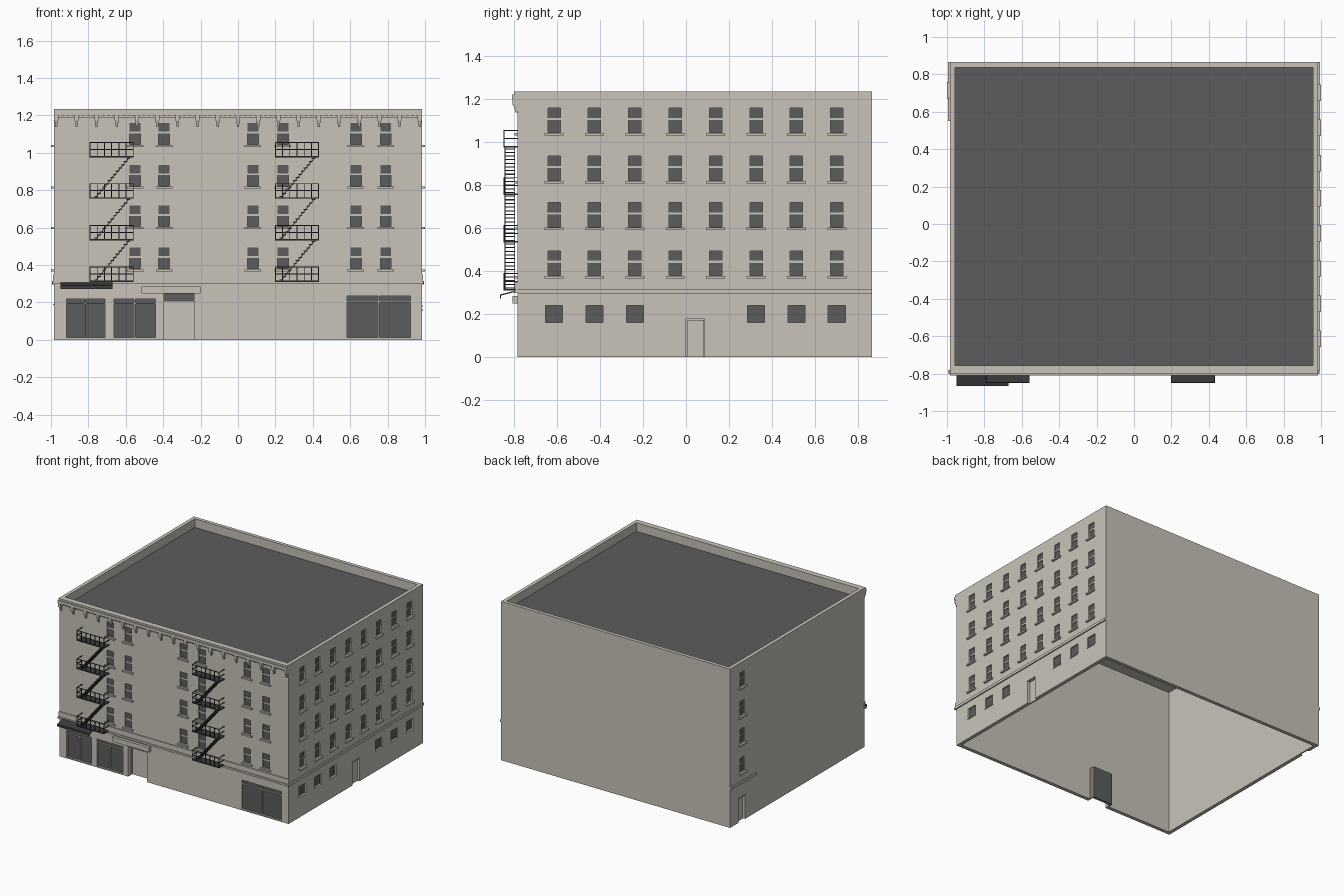
import bpy, bmesh
from mathutils import Matrix, Vector

if "Cube" in bpy.data.objects:
    bpy.data.objects.remove(bpy.data.objects["Cube"])

X, FRONT, BACK, TOP = 0.985, -0.785, 0.865, 1.235   # outer wall planes
BAND, PANEL = 0.295, 0.55                           # brown base height, side panel start


def material(name, rgb):
    m = bpy.data.materials.new(name)
    m.use_nodes = True
    m.diffuse_color = (*rgb, 1)
    m.node_tree.nodes["Principled BSDF"].inputs["Base Color"].default_value = (*rgb, 1)
    return m


BEIGE = material("beige plaster", (0.58, 0.55, 0.49))
BROWN = material("brown base", (0.235, 0.195, 0.17))
GREY = material("dark grey", (0.107, 0.107, 0.107))
METAL = material("black metal", (0.045, 0.045, 0.048))


def add_box(bm, b, shear=None):
    lo, hi = Vector(b[0::2]), Vector(b[1::2])
    mat = Matrix.Translation((lo + hi) / 2) @ Matrix.Diagonal((*(hi - lo), 1))
    verts = bmesh.ops.create_cube(bm, size=1, matrix=mat)["verts"]
    if shear:                       # tilt along one axis
        axis, slope = shear
        for v in verts:
            v.co.z += slope * (v.co[axis] - lo[axis])
    return verts


def finish(name, bm, mat):
    me = bpy.data.meshes.new(name)
    bm.to_mesh(me)
    bm.free()
    me.materials.append(mat)
    ob = bpy.data.objects.new(name, me)
    bpy.context.collection.objects.link(ob)
    return ob


def part(name, boxes, mat):
    bm = bmesh.new()
    for b in boxes:
        add_box(bm, b)
    return finish(name, bm, mat)


def on_wall(wall, u0, u1, d0, d1, z0, z1):
    """Box on a wall: u runs along it, d is depth inwards."""
    if wall == "front":
        return (u0, u1, FRONT + d0, FRONT + d1, z0, z1)
    if wall == "right":
        return (X - d1, X - d0, u0, u1, z0, z1)
    return (-X + d0, -X + d1, u0, u1, z0, z1)


cuts, glass, trim, sills, doors = [], [], [], [], []

# Sash windows on the upper floors
rows = [0.38, 0.605, 0.822, 1.045]
side_cols = [-0.614 + 0.188 * i for i in range(8)]
columns = {"front": [-0.55, -0.395, 0.08, 0.24, 0.63, 0.79],
           "right": side_cols, "left": [0.715]}
for wall, cols in columns.items():
    for u in cols:
        for z in rows:
            h, w = 0.113, 0.029
            cuts.append(on_wall(wall, u - w, u + w, -0.05, 0.015, z, z + h))
            glass.append(on_wall(wall, u - w, u + w, 0.011, 0.016, z, z + 0.058))
            glass.append(on_wall(wall, u - w, u + w, 0.008, 0.016, z + 0.068, z + h))
            trim.append(on_wall(wall, u - w, u + w, 0.005, 0.016, z + 0.058, z + 0.068))
            sills.append(on_wall(wall, u - 0.044, u + 0.044, -0.014, 0.004, z - 0.014, z - 0.003))

# Small ground floor windows on the side
for u in side_cols[:3] + side_cols[5:]:
    cuts.append(on_wall("right", u - 0.04, u + 0.04, -0.05, 0.015, 0.16, 0.24))
    glass.append(on_wall("right", u - 0.04, u + 0.04, 0.01, 0.016, 0.16, 0.24))
    sills.append(on_wall("right", u - 0.043, u + 0.043, -0.005, 0.012, 0.154, 0.161))

# Shop windows with frames
for a, b, top, rail in [(-0.925, -0.705, 0.225, 0.19), (-0.67, -0.435, 0.225, 0.19),
                        (0.575, 0.93, 0.24, 0.2)]:
    cuts.append(on_wall("front", a, b, -0.05, 0.018, 0.005, top))
    glass.append(on_wall("front", a, b, 0.012, 0.019, 0.005, top))
    t, mid = 0.007, (a + b) / 2
    for u in (a, mid - t / 2, b - t):
        trim.append(on_wall("front", u, u + t, 0.002, 0.014, 0.005, top))
    for z in (0.005, rail, top - t):
        trim.append(on_wall("front", a, b, 0.003, 0.014, z, z + t))

# Side doors
for wall, u0, u1, h in [("right", 0.0, 0.085, 0.178), ("left", 0.68, 0.76, 0.185)]:
    cuts.append(on_wall(wall, u0, u1, -0.05, 0.024, -0.05, h))
    doors.append(on_wall(wall, u0 + 0.008, u1 - 0.002, 0.016, 0.025, 0, h - 0.006))
    trim.append(on_wall(wall, u0 - 0.004, u1 + 0.004, -0.003, 0.004, h, h + 0.006))

# Main entrance: deep recess, door, transom and lining
e0, e1 = -0.395, -0.235
cuts.append(on_wall("front", e0, e1, -0.05, 0.06, -0.05, 0.245))
doors.append(on_wall("front", e0, e1, 0.05, 0.06, 0, 0.198))
glass.append(on_wall("front", e0, e1, 0.05, 0.06, 0.205, 0.245))
trim.append(on_wall("front", e0, e1, 0.046, 0.06, 0.198, 0.205))
part("entrance_backing", [on_wall("front", e0, e1, 0.061, 0.068, 0.0, 0.245)], GREY)
part("entrance_lining", [on_wall("front", e0 - 0.005, e0, 0.02, 0.068, 0, 0.25),
                         on_wall("front", e1, e1 + 0.005, 0.02, 0.068, 0, 0.25),
                         on_wall("front", e0, e1, 0.02, 0.068, 0.245, 0.25)], BROWN)

# Hollow wall shell with a roof tray and cut openings
T = 0.028
shell = part("walls", [(-X, X, FRONT, BACK, 0, TOP)], BEIGE)
cavity = [(-X + T, X - T, FRONT + T, BACK - T, -0.1, 1.14),
          (-X + T, X - T, FRONT + T, BACK - T, 1.165, 1.4)]
helpers = [part("cavity_cutter", cavity, BEIGE), part("opening_cutter", cuts, BEIGE)]
for c in helpers:
    c.hide_render = True
    mod = shell.modifiers.new("cut", "BOOLEAN")
    mod.operation, mod.solver, mod.object = "DIFFERENCE", "EXACT", c
graph = bpy.context.evaluated_depsgraph_get()
cut_mesh = bpy.data.meshes.new_from_object(shell.evaluated_get(graph))
shell.modifiers.clear()
for c in helpers:
    bpy.data.objects.remove(c)

# Brown base on the front, the right side and the left rear panel
bm = bmesh.new()
bm.from_mesh(cut_mesh)
bmesh.ops.triangulate(bm, faces=bm.faces[:])
for co, no in [((0, 0, BAND), (0, 0, 1)), ((0, PANEL, 0), (0, 1, 0))]:
    bmesh.ops.bisect_plane(bm, geom=bm.verts[:] + bm.edges[:] + bm.faces[:],
                           plane_co=co, plane_no=no)
for f in bm.faces:
    c = f.calc_center_median()
    outer = (c.y < FRONT + T - 0.002 or c.x > X - T + 0.002
             or (c.x < -X + T - 0.002 and c.y > PANEL))
    f.material_index = int(c.z < BAND and outer and c.y < BACK - 0.002)
bm.to_mesh(cut_mesh)
bm.free()
cut_mesh.materials.clear()
cut_mesh.materials.append(BEIGE)
cut_mesh.materials.append(BROWN)
shell.data = cut_mesh

part("roof", [(-X + T, X - T, FRONT + T, BACK - T, 1.16, 1.168)], GREY)
part("window_panes", glass, GREY)
part("window_trim", trim, BEIGE)
part("window_sills", sills, BEIGE)
part("doors", doors, BEIGE)

# String course above the base
part("string_course", [
    on_wall("front", -X - 0.008, X + 0.008, -0.016, 0.004, 0.298, 0.312),
    on_wall("front", -X - 0.004, X + 0.004, -0.008, 0.004, 0.312, 0.35),
    on_wall("right", FRONT, BACK, -0.009, 0.004, 0.295, 0.315),
    on_wall("left", PANEL, BACK, -0.009, 0.004, 0.295, 0.315)], BEIGE)
part("entrance_sign", [on_wall("front", -0.515, -0.2, -0.022, 0.002, 0.248, 0.285)], BEIGE)

# Cornice with dentils and tapered brackets
cornice = [on_wall("front", -X, X, -0.016, 0.004, 1.222, TOP),
           on_wall("front", -X, X, -0.024, 0.004, 1.2, 1.222),
           on_wall("front", -X, X, -0.012, 0.004, 1.188, 1.2)]
cornice += [on_wall("front", -0.955 + 0.0271 * i, -0.945 + 0.0271 * i, -0.016, 0.002, 1.188, 1.2)
            for i in range(71)]
part("cornice", cornice, BEIGE)
bm = bmesh.new()
for i in range(19):
    u = -0.972 + 0.108 * i
    add_box(bm, on_wall("front", u - 0.011, u + 0.011, -0.022, 0.002, 1.172, 1.2))
    for v in add_box(bm, on_wall("front", u - 0.009, u + 0.009, -0.018, 0.002, 1.138, 1.172)):
        if v.co.z < 1.15:
            v.co.x = u + (v.co.x - u) * 0.6
            v.co.y = FRONT + (v.co.y - FRONT) * 0.5
finish("cornice_brackets", bm, BEIGE)

# Shop awning: sloping sheet with a valance
bm = bmesh.new()
add_box(bm, (-0.95, -0.67, -0.865, FRONT, 0.285, 0.291), (1, 0.25))
add_box(bm, (-0.95, -0.67, -0.865, -0.861, 0.272, 0.29))
finish("awning", bm, METAL)


# Fire escapes: platforms, railings and stair flights
def fire_escape(name, x0):
    bm = bmesh.new()
    x1, y0, y1, r = x0 + 0.235, -0.85, FRONT, 0.0045
    levels = [0.31, 0.532, 0.755, 0.975]
    for z in levels:
        add_box(bm, (x0, x1, y0, y1, z, z + 0.007))
        for h in (0.04, 0.077):
            add_box(bm, (x0, x1, y0, y0 + r, z + h, z + h + r))
            for x in (x0, x1 - r):
                add_box(bm, (x, x + r, y0, y1, z + h, z + h + r))
        for i in range(7):
            x = x0 + (x1 - x0 - r) * i / 6
            add_box(bm, (x, x + r, y0, y0 + r, z, z + 0.08))
    for z, z_next in zip(levels, levels[1:]):
        run, steps = 0.185, 13
        slope = (z_next - z) / run
        for i in range(steps):
            x = x0 + 0.025 + run * i / steps
            zt = z + (z_next - z) * (i + 0.5) / steps
            add_box(bm, (x, x + 0.02, y0 + 0.006, y1 - 0.01, zt, zt + 0.005))
        for y in (y0 + 0.006, y1 - 0.013):
            add_box(bm, (x0 + 0.03, x0 + 0.03 + run, y, y + 0.003, z, z + 0.006), (0, slope))
    return finish(name, bm, METAL)


fire_escape("fire_escape_right", -0.793)
fire_escape("fire_escape_left", 0.198)
